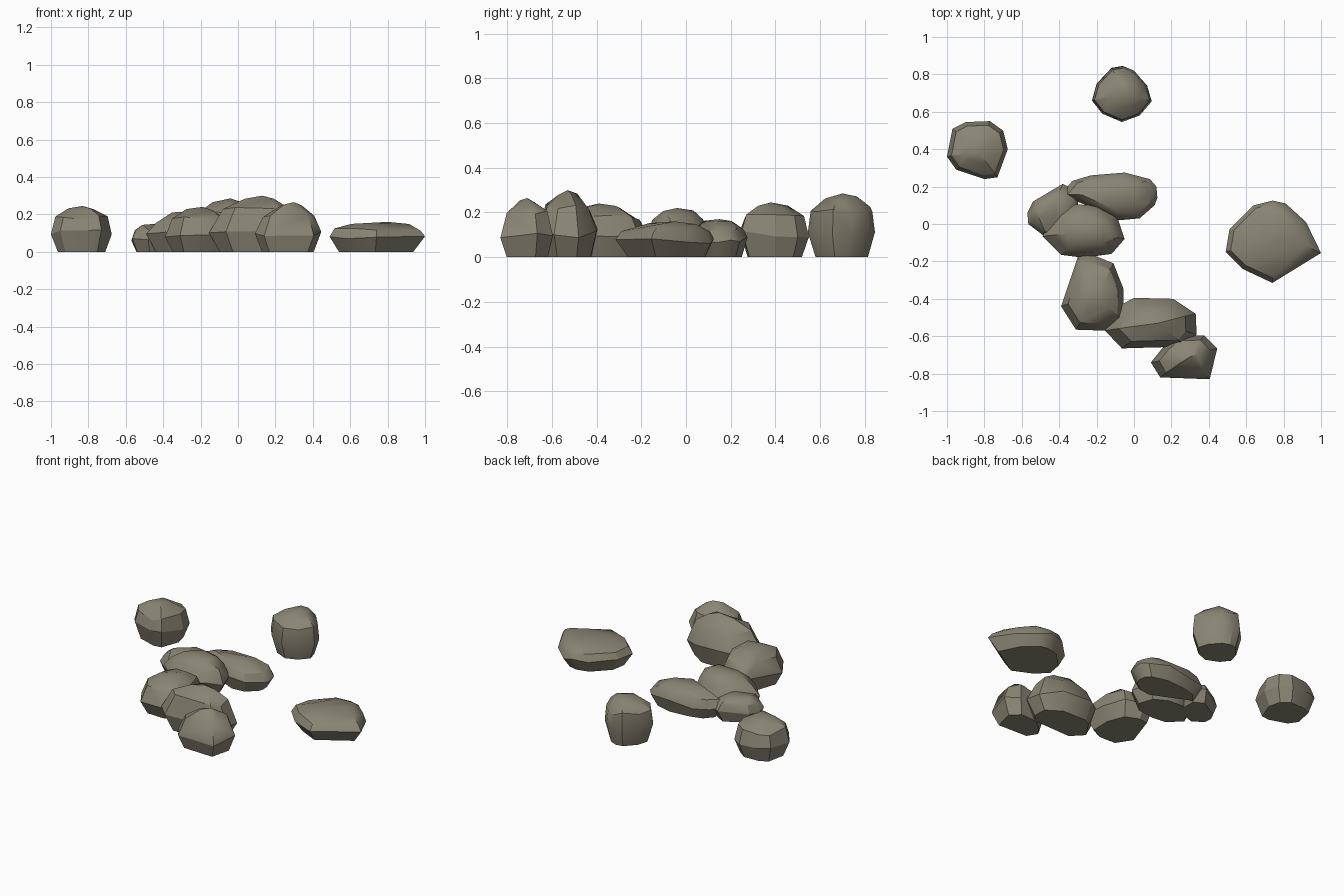
import bpy, bmesh, math, random
from mathutils import Vector

if "Cube" in bpy.data.objects:
    bpy.data.objects.remove(bpy.data.objects["Cube"])

random.seed(4)
stone = bpy.data.materials.new("olive grey stone")
stone.diffuse_color = (0.25, 0.235, 0.175, 1)
stone.use_nodes = True
stone.node_tree.nodes["Principled BSDF"].inputs["Base Color"].default_value = stone.diffuse_color


def rock(name, outline, peak, height, belly=0.4, shoulder=0.8, crown=0.42):
    """Faceted boulder: hull of shrunken copies of its plan outline plus a peak."""
    pts = [Vector(p) for p in outline]
    centre = sum(pts, Vector((0, 0))) / len(pts)
    peak = Vector(peak)
    bm = bmesh.new()
    # (relative height, relative width, height jitter, use every n-th point)
    rings = [(0.0, 0.78, 0, 1), (belly, 1.0, 0.07, 1),
             (0.74, shoulder, 0.05, 1), (0.94, crown, 0.02, 2)]
    for level, width, wobble, step in rings:
        mid = centre.lerp(peak, level ** 2)
        for p in pts[::step]:
            q = mid + (p - mid) * width
            z = height * (level + random.uniform(-wobble, wobble))
            bm.verts.new((q.x, q.y, z))
    bm.verts.new((peak.x, peak.y, height))
    hull = bmesh.ops.convex_hull(bm, input=bm.verts[:])
    loose = [v for v in bm.verts if not v.link_faces]
    bmesh.ops.delete(bm, geom=loose, context='VERTS')
    # merge nearly coplanar triangles into broad chipped facets
    bmesh.ops.dissolve_limit(bm, angle_limit=math.radians(9),
                             verts=bm.verts[:], edges=bm.edges[:])
    bmesh.ops.recalc_face_normals(bm, faces=bm.faces[:])
    mesh = bpy.data.meshes.new(name)
    bm.to_mesh(mesh)
    bm.free()
    mesh.materials.append(stone)
    ob = bpy.data.objects.new(name, mesh)
    bpy.context.collection.objects.link(ob)
    bpy.context.view_layer.objects.active = ob
    ob.select_set(True)
    bpy.ops.object.shade_smooth_by_angle(angle=math.radians(30))
    ob.select_set(False)


# separate stones
rock("left_stone", [(-1, .36), (-.97, .51), (-.9, .545), (-.77, .55), (-.7, .5),
                    (-.675, .4), (-.73, .25), (-.8, .24), (-.95, .29)],
     (-.83, .38), .245, .42, .86, .45)
rock("back_stone", [(-.225, .66), (-.2, .75), (-.12, .835), (-.06, .845), (0, .82),
                    (.07, .74), (.095, .655), (.03, .58), (-.065, .545), (-.17, .59)],
     (-.04, .7), .285, .42, .92, .5)
rock("right_slab", [(.49, -.15), (.51, -.03), (.64, .1), (.74, .125), (.81, .11),
                    (.92, .01), (1, -.155), (.74, -.315), (.58, -.24)],
     (.8, -.05), .16, .45, .9, .6)

# curved row of overlapping stones
rock("long_slab", [(.125, .14), (.12, .2), (.085, .24), (-.05, .275), (-.23, .26),
                   (-.33, .23), (-.39, .16), (-.23, .08), (-.08, .02), (.03, .03),
                   (.11, .1)],
     (-.15, .15), .17, .45, .87, .55)
rock("low_stone", [(-.57, .06), (-.54, .12), (-.38, .215), (-.3, .17), (-.3, 0),
                   (-.48, -.065), (-.565, 0)],
     (-.44, .08), .15, .45, .85, .55)
rock("middle_stone", [(-.49, -.065), (-.41, .06), (-.33, .105), (-.2, .1), (-.09, .04),
                      (-.05, -.08), (-.12, -.16), (-.27, -.18), (-.39, -.165)],
     (-.21, -.04), .22, .42, .8, .5)
rock("wedge_stone", [(-.39, -.44), (-.34, -.27), (-.3, -.175), (-.22, -.165),
                     (-.11, -.21), (-.055, -.35), (-.06, -.52), (-.16, -.57),
                     (-.31, -.565)],
     (-.19, -.39), .24, .4, .8, .42)
rock("tall_stone", [(-.155, -.57), (-.065, -.43), (0, -.395), (.21, -.4), (.33, -.48),
                    (.335, -.59), (.28, -.655), (-.065, -.665)],
     (.13, -.53), .3, .36, .73, .32)
rock("front_stone", [(.09, -.74), (.155, -.66), (.23, -.6), (.375, -.595),
                     (.445, -.665), (.405, -.83), (.14, -.82)],
     (.3, -.71), .265, .38, .77, .3)
